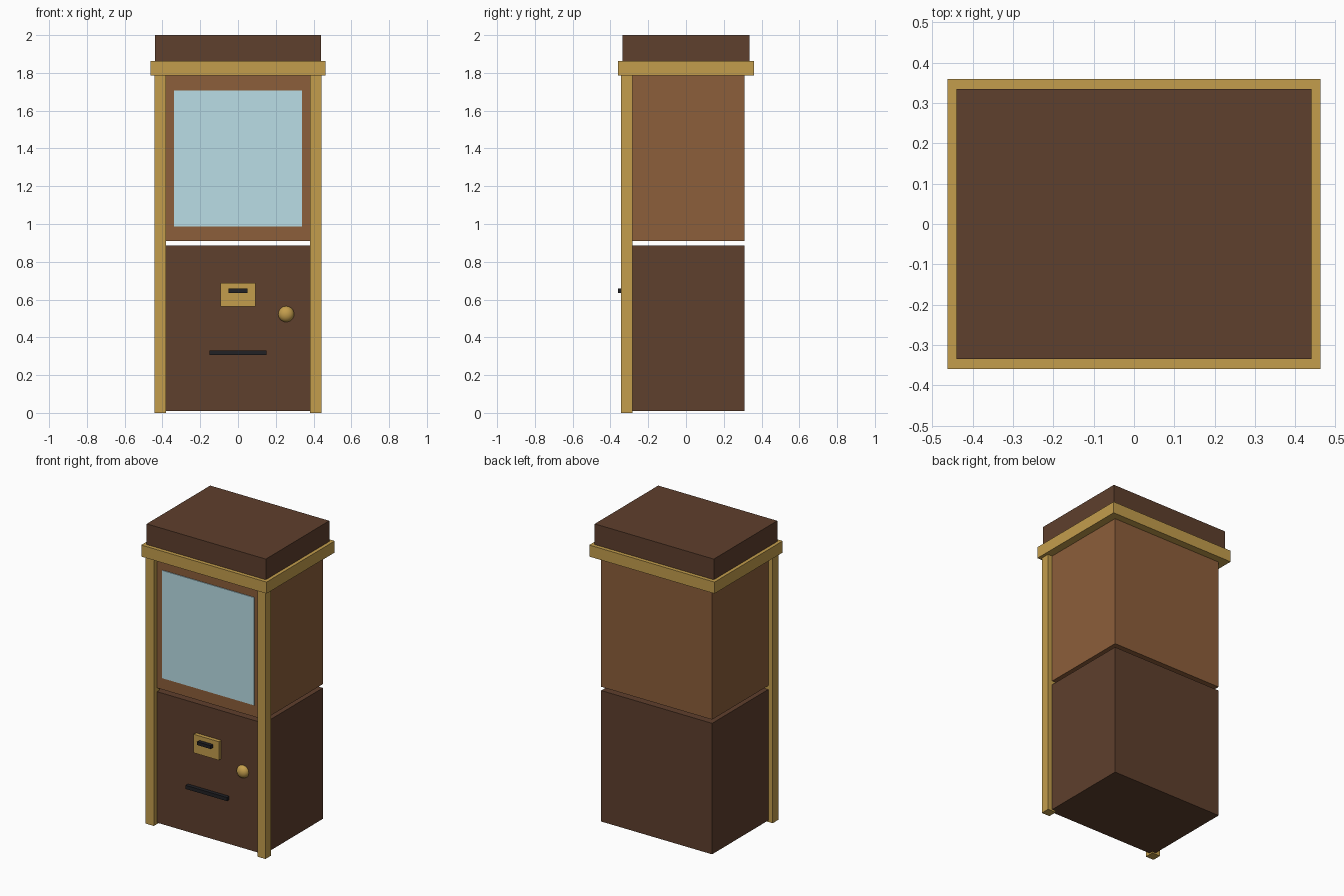
import bpy
import bmesh
from math import radians

if "Cube" in bpy.data.objects:
    bpy.data.objects.remove(bpy.data.objects["Cube"])


def material(name, rgb):
    mat = bpy.data.materials.new(name)
    mat.diffuse_color = (*rgb, 1.0)
    mat.use_nodes = True
    mat.node_tree.nodes["Principled BSDF"].inputs["Base Color"].default_value = mat.diffuse_color
    return mat


DARK_WOOD = material("dark_wood", (0.113, 0.05, 0.026))
WOOD = material("wood", (0.264, 0.113, 0.043))
BRASS = material("brass", (0.55, 0.34, 0.073))
GLASS = material("glass", (0.49, 0.73, 0.79))
BLACK = material("black", (0.015, 0.015, 0.018))


def box(name, x, y, z, mat):
    """Box given by its (min, max) extents on each axis."""
    bm = bmesh.new()
    bmesh.ops.create_cube(bm, size=1.0)
    mesh = bpy.data.meshes.new(name)
    bm.to_mesh(mesh)
    bm.free()
    obj = bpy.data.objects.new(name, mesh)
    bpy.context.collection.objects.link(obj)
    obj.location = [(a + b) / 2 for a, b in (x, y, z)]
    obj.scale = [b - a for a, b in (x, y, z)]
    mesh.materials.append(mat)
    return obj


def wide(half):
    return (-half, half)


# Cabinet: lower and upper bodies with an open gap between them
box("lower_cabinet", wide(0.41), wide(0.31), (0.01, 0.885), DARK_WOOD)
box("upper_cabinet", wide(0.41), wide(0.31), (0.91, 1.79), WOOD)

# Crown: brass moulding and wooden cap
box("crown_trim", wide(0.463), wide(0.36), (1.785, 1.862), BRASS)
box("top_cap", wide(0.44), wide(0.335), (1.862, 2.0), DARK_WOOD)

# Brass posts wrapped around the front corners
for side, label in ((-1, "left"), (1, "right")):
    cx = side * 0.4125
    box(f"{label}_corner_post", (cx - 0.03, cx + 0.03), (-0.343, -0.283),
        (0.0, 1.785), BRASS)

# Viewing window
box("window_glass", wide(0.34), (-0.315, -0.305), (0.988, 1.708), GLASS)

# Coin plate with its slot, and the card outlet below
box("coin_plate", wide(0.093), (-0.335, -0.305), (0.563, 0.687), BRASS)
box("coin_slot", wide(0.05), (-0.36, -0.33), (0.636, 0.658), BLACK)
box("card_outlet", wide(0.152), (-0.335, -0.305), (0.306, 0.33), BLACK)

# Round knob
bpy.ops.mesh.primitive_uv_sphere_add(segments=32, ring_count=16, radius=0.042,
                                     location=(0.255, -0.31, 0.523))
knob = bpy.context.object
knob.name = "knob"
knob.scale.y = 0.8
knob.data.materials.append(BRASS)
bpy.ops.object.shade_smooth_by_angle(angle=radians(30))
